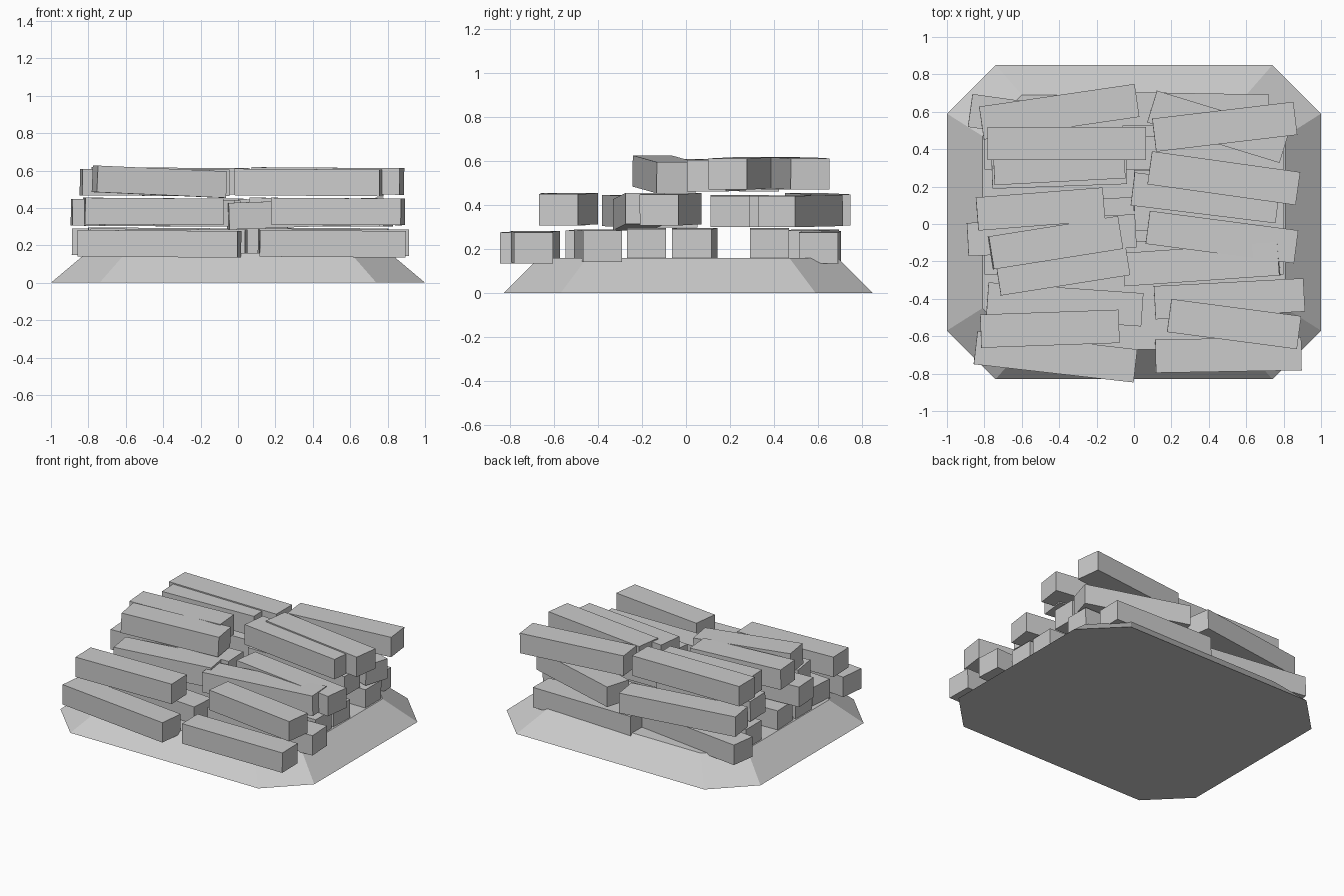
import bpy, bmesh, math
from mathutils import Matrix

if "Cube" in bpy.data.objects:
    bpy.data.objects.remove(bpy.data.objects["Cube"])

grey = bpy.data.materials.new("plain_grey")
grey.diffuse_color = (0.6, 0.6, 0.6, 1)
grey.use_nodes = True
grey.node_tree.nodes["Principled BSDF"].inputs["Base Color"].default_value = grey.diffuse_color


def finish(bm, name):
    bmesh.ops.recalc_face_normals(bm, faces=bm.faces)
    mesh = bpy.data.meshes.new(name)
    bm.to_mesh(mesh)
    bm.free()
    mesh.materials.append(grey)
    bpy.context.collection.objects.link(bpy.data.objects.new(name, mesh))


def octagon(bm, x, y, cx, cy, z):
    quarter = [(cx, y), (x, cy)]
    half = quarter + [(px, -py) for px, py in reversed(quarter)]
    ring = half + [(-px, -py) for px, py in half]
    return [bm.verts.new((px, py + 0.01, z)) for px, py in ring]


# Sloped eight-sided base
bm = bmesh.new()
low = octagon(bm, 1.0, 0.84, 0.74, 0.58, 0)
high = octagon(bm, 0.81, 0.68, 0.60, 0.46, 0.16)
bm.faces.new(low)
bm.faces.new(high)
for i in range(8):
    j = (i + 1) % 8
    bm.faces.new((low[i], low[j], high[j], high[i]))
finish(bm, "base")


def brick(name, z, x, y, length, yaw, pitch=0.4):
    bm = bmesh.new()
    bmesh.ops.create_cube(bm, size=1)
    m = (Matrix.Translation((x, y, z))
         @ Matrix.Rotation(math.radians(yaw), 4, 'Z')
         @ Matrix.Rotation(math.radians(pitch), 4, 'Y')
         @ Matrix.Diagonal((length, 0.178, 0.142, 1)))
    bmesh.ops.transform(bm, matrix=m, verts=bm.verts)
    finish(bm, name)


def layer(name, z, bricks):
    for n, spec in enumerate(bricks):
        brick(f"{name}_{n + 1}", z + 0.008 * (n % 2), *spec)


# Inner bricks of the bottom layer, in two columns
for side in (-1, 1):
    for row in range(3):
        brick(f"inner_brick_{side}_{row}", 0.222, 0.4 * side,
              -0.18 + 0.22 * row + 0.12 * (row // 2), 0.8, -2 * side * (row % 2))

# Stacked layers: x, y, length, yaw in degrees
layer("bottom_brick", 0.208, [
    (-0.42, -0.71, 0.86, -6.5), (-0.37, -0.43, 0.83, -4), (0.505, -0.70, 0.78, 1),
    (0.51, -0.40, 0.80, 3), (0.33, 0.61, 0.78, -1), (-0.47, 0.55, 0.82, -8)])
layer("middle_brick", 0.373, [
    (-0.38, -0.24, 0.70, 9), (-0.40, 0.60, 0.84, 8.3), (-0.44, -0.06, 0.90, 3),
    (-0.45, -0.56, 0.74, 2), (-0.40, 0.29, 0.72, 2), (0.535, -0.535, 0.70, -7.5),
    (0.45, 0.52, 0.74, -17), (0.47, -0.07, 0.80, -7.5), (0.38, 0.20, 0.76, 0)])
layer("top_brick", 0.536, [
    (-0.40, 0.315, 0.70, 3), (-0.36, 0.43, 0.845, 0), (0.38, 0.14, 0.78, -7),
    (0.485, 0.52, 0.76, 6.8), (-0.50, 0.08, 0.68, 4.5), (0.48, 0.245, 0.80, -8)])

# Two bricks that rest at a tilt
brick("tilted_middle_brick", 0.37, 0.36, -0.215, 0.83, 4, -2)
brick("tilted_top_brick", 0.54, -0.42, -0.10, 0.70, 9, 2.5)
